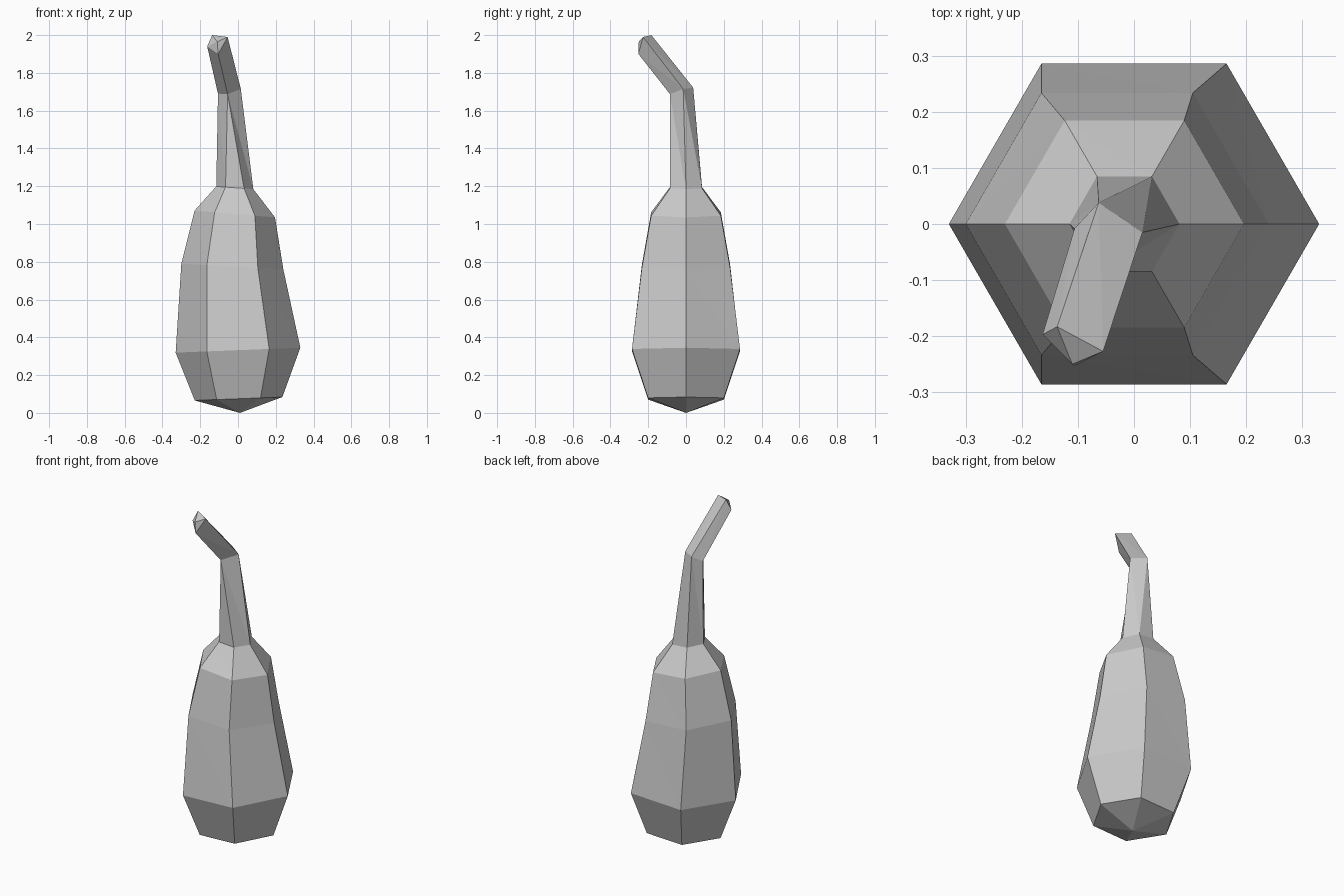
import bpy, bmesh
from math import cos, sin, pi

if "Cube" in bpy.data.objects:
    bpy.data.objects.remove(bpy.data.objects["Cube"])

SIDES = 6


def hexagon(cx, z, r, tilt):
    """Six-sided ring, leaning in x by tilt (rise at the right corner)."""
    return [(cx + r * cos(k * pi / 3), r * sin(k * pi / 3), z + tilt * cos(k * pi / 3))
            for k in range(SIDES)]


def four_sided(right, back, left, front):
    """Ring whose front and back corner pairs collapse to one point."""
    return [right, back, back, left, front, front]


# Body: base, belly, waist, shoulder, neck root
rings = [
    hexagon(0.003, 0.075, 0.232, 0.009),
    hexagon(0.0, 0.332, 0.330, 0.013),
    hexagon(-0.03, 0.775, 0.270, -0.015),
    hexagon(-0.017, 1.053, 0.213, -0.018),
    hexagon(-0.017, 1.192, 0.098, -0.007),
]

# Stem: bend and cut end
rings += [
    four_sided((0.015, -0.015, 1.715), (-0.063, 0.038, 1.722),
               (-0.106, -0.008, 1.69), (-0.055, -0.085, 1.688)),
    four_sided((-0.055, -0.227, 1.99), (-0.137, -0.183, 2.0),
               (-0.163, -0.197, 1.94), (-0.105, -0.252, 1.90)),
]

bm = bmesh.new()
loops = [[bm.verts.new(p) for p in ring] for ring in rings]
for a, b in zip(loops, loops[1:]):
    for i in range(SIDES):
        j = (i + 1) % SIDES
        bm.faces.new((a[j], b[j], b[i], a[i]))

# Pointed underside and stem tip
bottom = bm.verts.new((0.01, 0, 0))
tip = bm.verts.new((-0.11, -0.25, 1.965))
for i in range(SIDES):
    j = (i + 1) % SIDES
    bm.faces.new((loops[0][j], loops[0][i], bottom))
    bm.faces.new((loops[-1][i], loops[-1][j], tip))

# Merge collapsed corners and fix the creases of the twisted neck faces
bmesh.ops.triangulate(bm, faces=bm.faces[:], quad_method='FIXED')
bmesh.ops.remove_doubles(bm, verts=bm.verts[:], dist=0.0005)
bmesh.ops.recalc_face_normals(bm, faces=bm.faces[:])

mesh = bpy.data.meshes.new("gourd")
bm.to_mesh(mesh)
bm.free()
bpy.context.collection.objects.link(bpy.data.objects.new("gourd", mesh))
